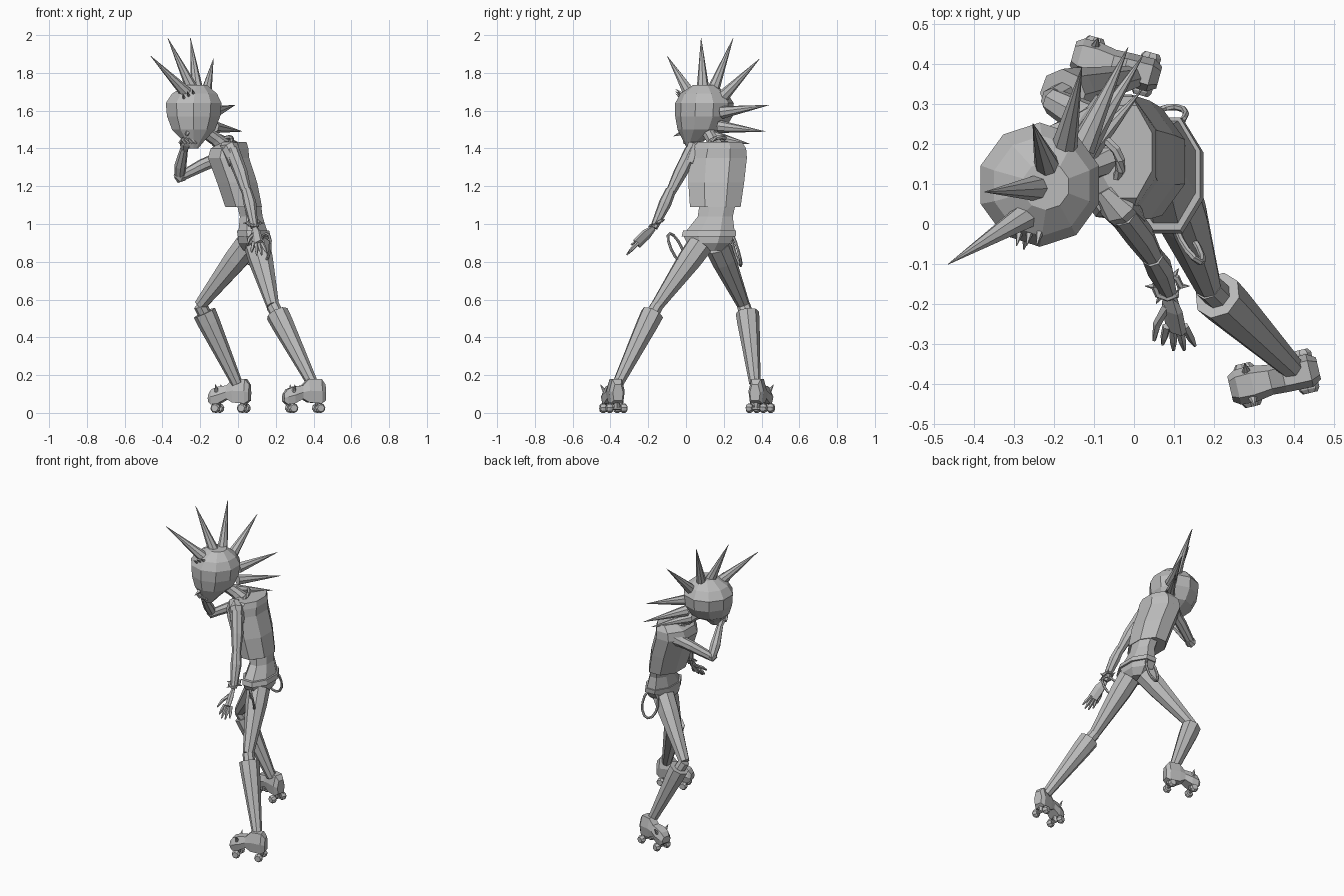
import bpy, bmesh, math
from mathutils import Vector

cube = bpy.data.objects.get("Cube")
if cube:
    bpy.data.objects.remove(cube, do_unlink=True)

grey = bpy.data.materials.new("plain grey")
grey.use_nodes = True
grey.diffuse_color = (0.5, 0.5, 0.5, 1)
grey.node_tree.nodes["Principled BSDF"].inputs["Base Color"].default_value = (0.5, 0.5, 0.5, 1)


def skin(name, rings, closed=False):
    """Bridge rings of points into one flat-shaded surface."""
    bm = bmesh.new()
    loops = [[bm.verts.new(p) for p in ring] for ring in rings]
    n = len(loops[0])
    pairs = list(zip(loops, loops[1:] + loops[:1])) if closed else list(zip(loops, loops[1:]))
    for a, b in pairs:
        for i in range(n):
            j = (i + 1) % n
            bm.faces.new((a[i], a[j], b[j], b[i]))
    if not closed:
        bm.faces.new(loops[0])
        bm.faces.new(loops[-1])
    bmesh.ops.recalc_face_normals(bm, faces=bm.faces)
    me = bpy.data.meshes.new(name)
    bm.to_mesh(me)
    bm.free()
    me.materials.append(grey)
    ob = bpy.data.objects.new(name, me)
    bpy.context.collection.objects.link(ob)
    return ob


def tube(name, pts, n=8, flat=1.0, closed=False):
    """Faceted tube through (x, y, z, radius) points."""
    ps = [Vector(p[:3]) for p in pts]
    rings, last = [], len(ps) - 1
    for i, p in enumerate(ps):
        if closed:
            t = ps[(i + 1) % len(ps)] - ps[i - 1]
        else:
            t = ps[min(i + 1, last)] - ps[max(i - 1, 0)]
        t.normalize()
        u = t.cross(Vector((0.31, 0.9, 0.3)))
        u.normalize()
        v = t.cross(u)
        r = pts[i][3]
        rings.append([p + r * (math.cos(a) * u + flat * math.sin(a) * v)
                      for a in (math.tau * (k + 0.5) / n for k in range(n))])
    return skin(name, rings, closed)


def stack(name, levels, n=8):
    """Horizontal rings given as (z, centre x, centre y, radius x, radius y)."""
    turn = math.pi / n
    return skin(name, [[Vector((cx + rx * math.cos(turn + math.tau * k / n),
                                cy + ry * math.sin(turn + math.tau * k / n), z))
                        for k in range(n)] for z, cx, cy, rx, ry in levels])


def spike(name, base, tip, r, n=8):
    tube(name, [(*base, r), (*tip, 0.001)], n)


def loop(name, c, u, v, r, n=12, sides=6):
    """Closed ring around centre c spanned by the two half axes u and v."""
    c, u, v = Vector(c), Vector(u), Vector(v)
    tube(name, [(*(c + u * math.cos(a) + v * math.sin(a)), r)
                for a in (math.tau * k / n for k in range(n))], sides, closed=True)


# Head, nose and brow spikes
stack("head", [(1.40, -.235, .03, .025, .025), (1.44, -.235, .04, .06, .055),
               (1.50, -.235, .08, .12, .125), (1.57, -.235, .095, .148, .152),
               (1.64, -.235, .098, .155, .155), (1.69, -.23, .095, .125, .125),
               (1.735, -.22, .095, .06, .06)], 10)
spike("nose", (-.26, .02, 1.50), (-.275, -.065, 1.465), .028, 4)
for i in range(3):
    x, z = -.285 + .025 * i, 1.665 + .012 * i
    spike(f"brow_spike_{i}", (x, -.02, z), (x - .008, -.055, z + .025), .01, 5)

# Crest of long spikes, front to nape
crest = [((-.27, .02, 1.69), (-.463, -.10, 1.89)), ((-.24, .09, 1.71), (-.372, .08, 1.985)),
         ((-.215, .14, 1.70), (-.252, .25, 1.985)), ((-.175, .19, 1.67), (-.13, .39, 1.875)),
         ((-.13, .19, 1.59), (-.015, .44, 1.63)), ((-.13, .18, 1.515), (.022, .42, 1.49)),
         ((-.14, .15, 1.46), (.02, .335, 1.425))]
for i, (base, tip) in enumerate(crest):
    spike(f"crest_spike_{i}", base, tip, .034)

# Neck and collar
tube("neck", [(-.05, .17, 1.39, .045), (-.12, .14, 1.45, .035), (-.19, .11, 1.5, .035)])
loop("collar", (-.075, .16, 1.425), (.03, .025, .035), (-.03, .045, 0), .012)

# Jacket, waist, belt and shorts
stack("jacket", [(1.09, .03, .155, .105, .145), (1.22, -.005, .16, .115, .16),
                 (1.35, -.05, .17, .118, .165), (1.40, -.045, .175, .108, .155),
                 (1.435, -.02, .18, .07, .125)])
stack("waist", [(1.12, .055, .17, .07, .105), (1.04, .07, .155, .065, .1),
                (.95, .08, .125, .085, .145)])
stack("belt", [(.935, .085, .12, .095, .155), (.965, .08, .125, .092, .152)])
stack("shorts", [(.86, .08, .12, .055, .075), (.90, .08, .12, .085, .125),
                 (.94, .08, .122, .087, .148)])
loop("left_hip_chain", (.14, -.05, .87), (.03, -.03, 0), (.01, -.035, .08), .008)
loop("right_hip_chain", (.08, .265, .865), (.05, .01, 0), (0, -.025, .085), .008)

# Left arm hanging forward
tube("left_shoulder", [(-.07, .09, 1.41, .03), (-.04, .045, 1.40, .048), (-.01, .01, 1.32, .04)])
tube("left_upper_arm", [(-.03, .03, 1.39, .038), (.015, -.03, 1.27, .037), (.048, -.085, 1.16, .026)])
tube("left_forearm", [(.045, -.08, 1.18, .028), (.063, -.11, 1.11, .034), (.087, -.17, .98, .02)])
loop("left_bracelet", (.083, -.155, 1.005), (.033, 0, 0), (0, .03, .014), .009, 8)
for i in range(6):
    a = math.tau * i / 6
    d = Vector((math.cos(a), .9 * math.sin(a), .4 * math.sin(a)))
    c = Vector((.083, -.155, 1.005))
    spike(f"bracelet_spike_{i}", c + d * .034, c + d * .056, .008, 5)
tube("left_palm", [(.087, -.17, .98, .018), (.095, -.21, .945, .034), (.105, -.262, .895, .034)], 6, .5)
for i in range(4):
    s = i - 1.5
    reach = (.065, .085, .085, .07)[i]
    a = Vector((.104 + .015 * s, -.255, .90))
    b = a + Vector((.012 * s + .008, -.7 * reach, -.75 * reach))
    tube(f"left_finger_{i}", [(*a, .011), (*a.lerp(b, .6), .01), (*b, .004)], 5)
tube("left_thumb", [(.08, -.205, .945, .012), (.058, -.25, .92, .011), (.05, -.29, .89, .005)], 5)

# Right arm bent up to the chin
tube("right_shoulder", [(-.03, .28, 1.36, .045), (-.08, .265, 1.355, .046), (-.13, .245, 1.335, .035)])
tube("right_upper_arm", [(-.06, .27, 1.365, .036), (-.19, .22, 1.31, .034), (-.305, .17, 1.25, .026)])
tube("right_elbow", [(-.28, .18, 1.25, .02), (-.31, .165, 1.25, .034), (-.33, .15, 1.26, .016)])
tube("right_forearm", [(-.31, .17, 1.25, .027), (-.305, .125, 1.31, .032), (-.285, .05, 1.40, .021)])
tube("right_palm", [(-.285, .055, 1.39, .02), (-.28, .025, 1.425, .032), (-.265, .0, 1.45, .026)], 6, .6)
for i in range(4):
    x = -.305 + .018 * i
    tube(f"right_finger_{i}", [(x, .02, 1.43, .011), (x + .012, -.012, 1.45, .01),
                               (x + .03, -.01, 1.425, .005)], 5)


def leg(side, hip, knee, cuff, ankle):
    tube(f"{side}_thigh", [(*hip, .07), (*Vector(hip).lerp(Vector(knee), .25), .066),
                           (*knee, .034)])
    inside = Vector(cuff).lerp(Vector(ankle), .12)
    tube(f"{side}_knee", [(*knee, .036), (*inside, .036)])
    # Flared shin guard with a hollow rim
    tube(f"{side}_shin", [(*inside, .04), (*cuff, .045), (*cuff, .062),
                          (*Vector(cuff).lerp(Vector(ankle), .15), .059), (*ankle, .03)])


leg("left", (.1, .075, .89), (.185, -.155, .565), (.208, -.178, .525), (.395, -.36, .155))
leg("right", (.05, .165, .89), (-.2, .305, .57), (-.178, .325, .53), (-.005, .365, .155))


def skate(side, heel, toe):
    """Boot lofted heel to toe, with four wheels, axles and toe spikes."""
    heel, toe = Vector((*heel, 0)), Vector((*toe, 0))
    d = (toe - heel).normalized()
    w = Vector((-d.y, d.x, 0))
    up = Vector((0, 0, 1))
    length = (toe - heel).length
    rings = []
    for t, low, high, half in [(0, .065, .15, .028), (.1, .05, .18, .042), (.4, .055, .18, .04),
                               (.55, .075, .145, .038), (.75, .05, .14, .046),
                               (.92, .045, .125, .044), (1, .06, .1, .032)]:
        c = heel + d * length * t
        mid = (low + high) / 2
        rings.append([c + w * half * s * k + up * z for s, z, k in
                      [(-1, low, .8), (-1, mid, 1), (-1, high, .6),
                       (1, high, .6), (1, mid, 1), (1, low, .8)]])
    skin(f"{side}_boot", rings)
    for t, part in ((.15, "rear"), (.8, "front")):
        c = heel + d * length * t + up * .025
        tube(f"{side}_{part}_axle", [(*(c - w * .04), .009), (*(c + w * .04), .009)], 6)
        tube(f"{side}_{part}_truck", [(*c, .014), (*(c + up * .04), .022)], 6)
        for s in (-1, 1):
            a, b = c + w * s * .022, c + w * s * .055
            tube(f"{side}_{part}_wheel_{'outer' if s > 0 else 'inner'}",
                 [(*a, .02), (*a.lerp(b, .3), .026), (*a.lerp(b, .7), .026), (*b, .019)], 8)
    for s in (-1, 1):
        c = heel + d * length * .78 + w * s * .03 + up * .115
        spike(f"{side}_toe_spike_{'outer' if s > 0 else 'inner'}", c,
              c + w * s * .025 + up * .035, .013, 6)


skate("left", (.46, -.36), (.24, -.412))
skate("right", (.063, .365), (-.152, .425))
